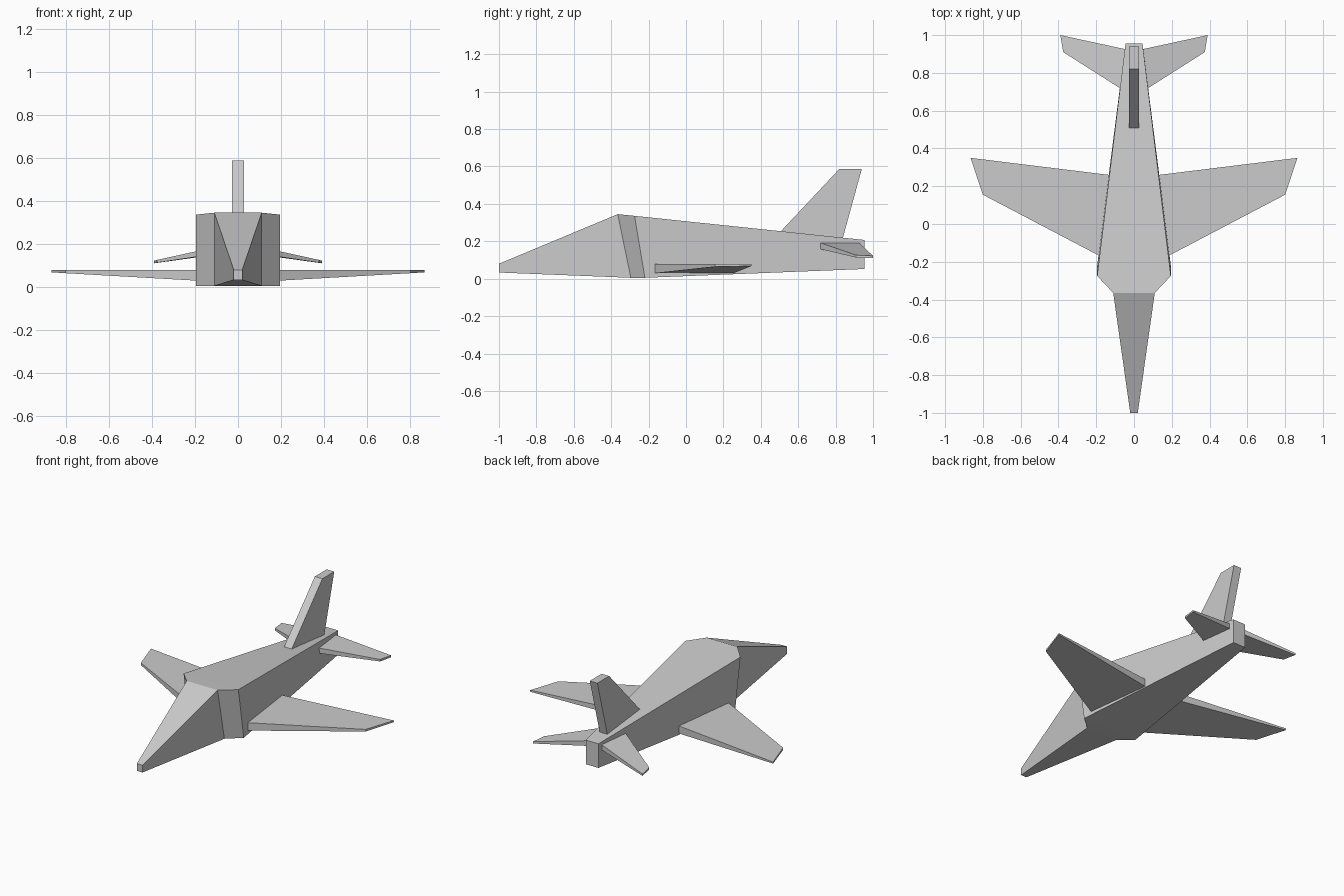
import bpy
import bmesh

cube = bpy.data.objects.get("Cube")
if cube:
    bpy.data.objects.remove(cube, do_unlink=True)

grey = bpy.data.materials.new("light_grey")
grey.use_nodes = True
colour = (0.6, 0.6, 0.6, 1)
grey.diffuse_color = colour
grey.node_tree.nodes["Principled BSDF"].inputs["Base Color"].default_value = colour


def loft(name, rings):
    """Join matching rings of points with flat sides and close both ends."""
    bm = bmesh.new()
    loops = [[bm.verts.new(p) for p in ring] for ring in rings]
    for a, b in zip(loops, loops[1:]):
        for i in range(len(a)):
            j = (i + 1) % len(a)
            bm.faces.new((a[i], a[j], b[j], b[i]))
    bm.faces.new(loops[0])
    bm.faces.new(loops[-1])
    bmesh.ops.recalc_face_normals(bm, faces=bm.faces)
    mesh = bpy.data.meshes.new(name)
    bm.to_mesh(mesh)
    bm.free()
    mesh.materials.append(grey)
    obj = bpy.data.objects.new(name, mesh)
    bpy.context.collection.objects.link(obj)
    return obj


def body_ring(half, top_y, top_z, low_y, low_z):
    return [(-half, low_y, low_z), (half, low_y, low_z),
            (half, top_y, top_z), (-half, top_y, top_z)]


def panel_ring(side, front, back):
    """Section of a wing: each edge is x, y, bottom z, top z."""
    (fx, fy, f0, f1), (bx, by, b0, b1) = front, back
    return [(side * fx, fy, f0), (side * bx, by, b0),
            (side * bx, by, b1), (side * fx, fy, f1)]


# Fuselage: pointed nose, slanted cheeks, tapering tail
loft("fuselage", [
    body_ring(0.02, -1.0, 0.08, -1.0, 0.033),
    body_ring(0.11, -0.365, 0.345, -0.295, 0.005),
    body_ring(0.195, -0.275, 0.336, -0.22, 0.005),
    body_ring(0.045, 0.955, 0.207, 0.955, 0.052),
])

# Wings and tailplanes on both sides
for side, label in ((1, "left"), (-1, "right")):
    loft(label + "_wing", [
        panel_ring(side, (0.165, -0.178, 0.028, 0.08), (0.1, 0.256, 0.03, 0.08)),
        panel_ring(side, (0.80, 0.155, 0.064, 0.078), (0.865, 0.35, 0.068, 0.078)),
    ])
    loft(label + "_tailplane", [
        panel_ring(side, (0.06, 0.71, 0.16, 0.195), (0.03, 0.922, 0.16, 0.195)),
        panel_ring(side, (0.375, 0.91, 0.113, 0.126), (0.39, 1.0, 0.11, 0.122)),
    ])

# Upright tail fin
fin = [(0.41, 0.15), (0.82, 0.15), (0.94, 0.587), (0.82, 0.587)]
loft("tail_fin", [[(x, y, z) for y, z in fin] for x in (-0.027, 0.027)])
